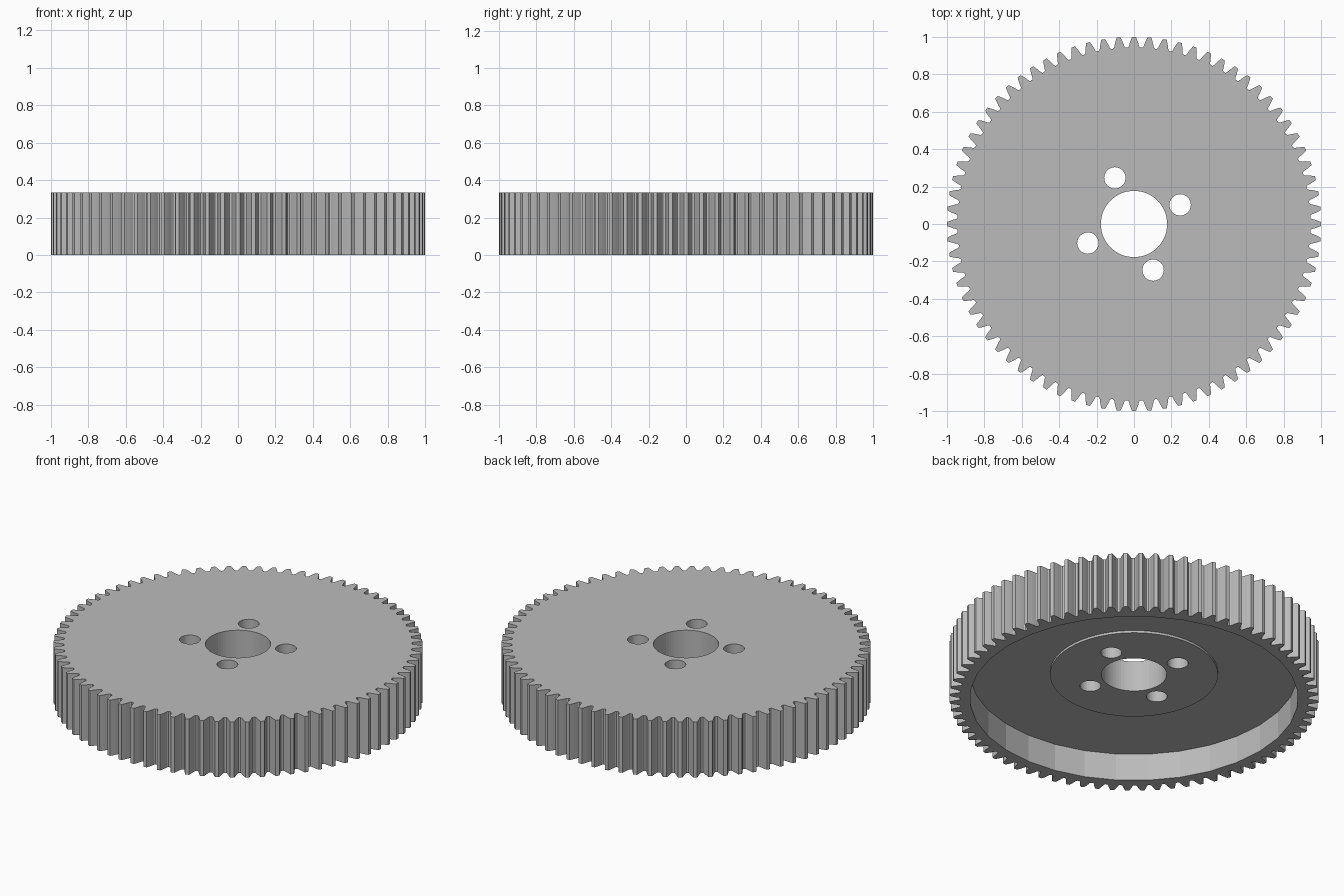
import bpy, bmesh, math
from mathutils import Vector

cube = bpy.data.objects.get("Cube")
if cube:
    bpy.data.objects.remove(cube, do_unlink=True)

TEETH = 76
HEIGHT, FLOOR, HUB_FACE = 0.333, 0.163, 0.149
RECESS_R, HUB_R, BORE_R = 0.89, 0.455, 0.177
BOLT_R, BOLT_CIRCLE, BOLT_START = 0.057, 0.267, math.radians(22.5)

# Steel material
steel = bpy.data.materials.new("grey steel")
steel.use_nodes = True
colour = (0.5, 0.5, 0.5, 1)
steel.diffuse_color = colour
steel.node_tree.nodes["Principled BSDF"].inputs["Base Color"].default_value = colour


def polar(r, a):
    return Vector((r * math.cos(a), r * math.sin(a), 0))


def circle(r, n, centre=Vector()):
    return [centre + polar(r, math.tau * i / n) for i in range(n)]


def gear_outline():
    """Involute spur gear teeth with rounded roots."""
    module = 2 / (TEETH + 2)
    pitch_r = module * TEETH / 2
    base_r = pitch_r * math.cos(math.radians(20))
    root_r = 1 - 2.25 * module

    def involute(r):
        a = math.acos(base_r / r)
        return math.tan(a) - a

    def half_width(r):
        return math.pi / (2 * TEETH) + involute(pitch_r) - involute(r)

    flank = [(r, half_width(r)) for r in (root_r + 0.007, 0.96, pitch_r, 0.988, 1)]
    flank.insert(0, (root_r + 0.001, half_width(root_r) + 0.004))
    points = []
    for t in range(TEETH):
        mid = math.tau * t / TEETH
        points += [polar(r, mid - w) for r, w in flank]
        points += [polar(r, mid + w) for r, w in reversed(flank)]
    return points


bm = bmesh.new()


def ring(points, z):
    """Closed loop of edges at height z."""
    verts = [bm.verts.new((p.x, p.y, z)) for p in points]
    edges = [bm.edges.new((verts[i - 1], verts[i])) for i in range(len(verts))]
    return verts, edges


def wall(low, high):
    a, b = low[0], high[0]
    for i in range(len(a)):
        bm.faces.new((a[i - 1], a[i], b[i], b[i - 1]))


def cap(rings, up):
    edges = [e for r in rings for e in r[1]]
    bmesh.ops.triangle_fill(bm, use_beauty=True, edges=edges, normal=(0, 0, up))


# Toothed rim, recess and hub boss
teeth = gear_outline()
teeth_low, teeth_high = ring(teeth, 0), ring(teeth, HEIGHT)
recess = circle(RECESS_R, 32)
recess_low, recess_high = ring(recess, 0), ring(recess, FLOOR)
hub = circle(HUB_R, 64)
hub_low, hub_high = ring(hub, HUB_FACE), ring(hub, FLOOR)

# Bore and four bolt holes
holes = [circle(BORE_R, 64)]
for i in range(4):
    holes.append(circle(BOLT_R, 32, polar(BOLT_CIRCLE, BOLT_START + i * math.pi / 2)))
holes_low = [ring(h, HUB_FACE) for h in holes]
holes_high = [ring(h, HEIGHT) for h in holes]

# Flat faces, then the upright walls
cap([teeth_high] + holes_high, 1)
cap([teeth_low, recess_low], -1)
cap([recess_high, hub_high], -1)
cap([hub_low] + holes_low, -1)
for low, high in [(teeth_low, teeth_high), (recess_low, recess_high),
                  (hub_low, hub_high)] + list(zip(holes_low, holes_high)):
    wall(low, high)
bmesh.ops.recalc_face_normals(bm, faces=bm.faces)

mesh = bpy.data.meshes.new("spur_gear")
bm.to_mesh(mesh)
bm.free()
mesh.materials.append(steel)
gear = bpy.data.objects.new("spur_gear", mesh)
bpy.context.collection.objects.link(gear)
